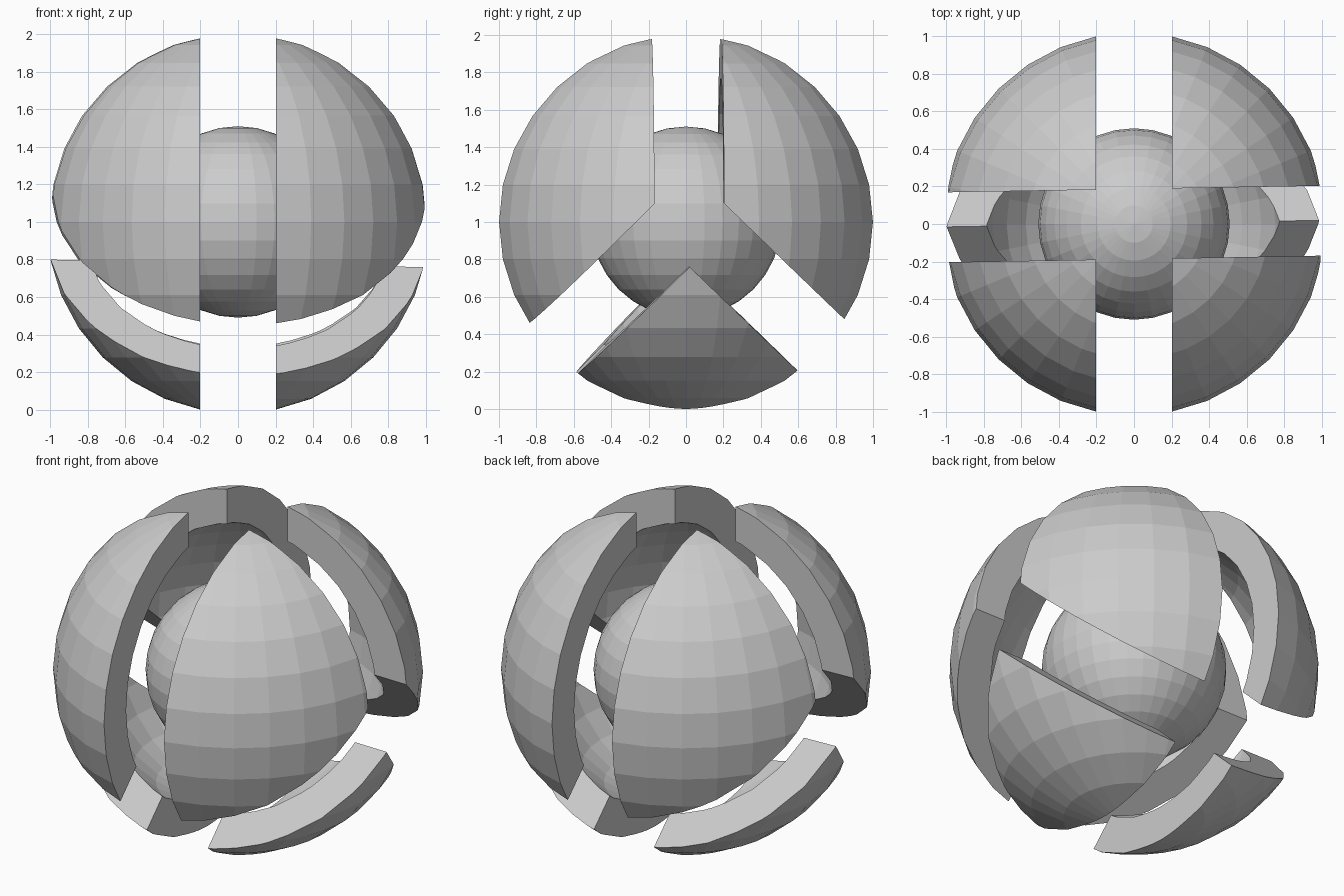
import bpy, bmesh
from math import radians
from mathutils import Matrix

if "Cube" in bpy.data.objects:
    bpy.data.objects.remove(bpy.data.objects["Cube"])

R, CORE, THICK = 1.02, 0.51, 0.204
CENTRE = Matrix.Translation((0, 0, 1))


def finish(bm, name):
    mesh = bpy.data.meshes.new(name)
    bm.to_mesh(mesh)
    bm.free()
    ob = bpy.data.objects.new(name, mesh)
    bpy.context.collection.objects.link(ob)
    return ob


def box(name, size, offset, matrix):
    bm = bmesh.new()
    bmesh.ops.create_cube(bm, size=1)
    bmesh.ops.scale(bm, vec=size, verts=bm.verts)
    bmesh.ops.translate(bm, vec=offset, verts=bm.verts)
    bmesh.ops.transform(bm, matrix=matrix, verts=bm.verts)
    ob = finish(bm, name)
    ob.hide_render = True
    return ob


# Solid inner ball
bm = bmesh.new()
bmesh.ops.create_uvsphere(bm, u_segments=32, v_segments=16, radius=CORE, matrix=CENTRE)
finish(bm, "inner_ball")

# Thick hollow shell: outer sphere plus inward-facing inner sphere
bm = bmesh.new()
bmesh.ops.create_uvsphere(bm, u_segments=32, v_segments=16, radius=R, matrix=CENTRE)
outer = set(bm.faces)
bmesh.ops.create_uvsphere(bm, u_segments=32, v_segments=16, radius=R - THICK, matrix=CENTRE)
bmesh.ops.reverse_faces(bm, faces=[f for f in bm.faces if f not in outer])
shell = finish(bm, "split_shell")

# Slots: one straight through the middle, three arms of a slightly tilted Y
hub = (Matrix.Translation((0, 0, 1.04)) @ Matrix.Rotation(radians(1), 4, 'Z')
       @ Matrix.Rotation(radians(1.15), 4, 'Y'))
cutters = [box("middle_slot_cutter", (0.404, 3, 3), (0, 0, 0), CENTRE)]
for name, angle in (("top", 0), ("front", 135), ("back", -134)):
    cutters.append(box(name + "_slot_cutter", (3, 0.372, 2), (0, 0, 1),
                       hub @ Matrix.Rotation(radians(angle), 4, 'X')))

for cutter in cutters:
    mod = shell.modifiers.new(cutter.name, 'BOOLEAN')
    mod.operation = 'DIFFERENCE'
    mod.solver = 'EXACT'
    mod.object = cutter

# Bake the cuts and drop the cutters
dg = bpy.context.evaluated_depsgraph_get()
cut_mesh = bpy.data.meshes.new_from_object(shell.evaluated_get(dg))
shell.modifiers.clear()
shell.data = cut_mesh
for cutter in cutters:
    bpy.data.objects.remove(cutter)
